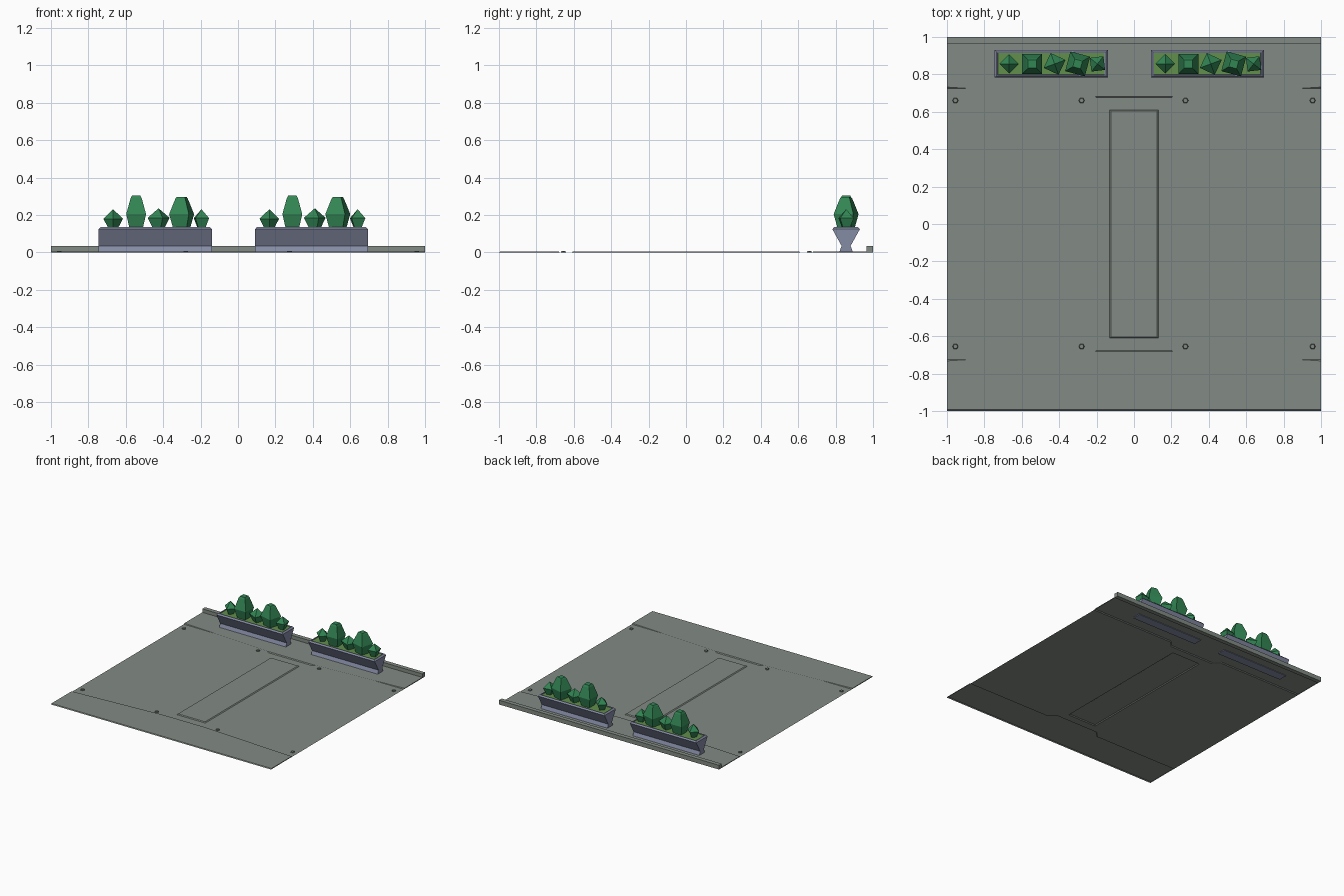
import bpy, bmesh, math

if "Cube" in bpy.data.objects:
    bpy.data.objects.remove(bpy.data.objects["Cube"])


def material(name, rgb):
    lin = [((c / 255 + 0.055) / 1.055) ** 2.4 for c in rgb]
    m = bpy.data.materials.new(name)
    m.diffuse_color = (*lin, 1)
    m.use_nodes = True
    m.node_tree.nodes["Principled BSDF"].inputs["Base Color"].default_value = m.diffuse_color
    return m


FLOOR = material("floor grey green", (130, 138, 131))
BOLT = material("bolt dark grey", (88, 94, 90))
PLANTER = material("planter blue grey", (133, 140, 165))
SOIL = material("grass green", (98, 142, 76))
BUSH = material("bush green", (50, 134, 84))


def loft(name, rings, mats, bottom=True, top=True, top_mat=0):
    """Skin a stack of equal-length closed point rings, listed counterclockwise."""
    bm = bmesh.new()
    rows = [[bm.verts.new(p) for p in r] for r in rings]
    n = len(rows[0])
    for a, b in zip(rows, rows[1:]):
        for i in range(n):
            j = (i + 1) % n
            bm.faces.new((a[i], a[j], b[j], b[i]))
    if bottom:
        bm.faces.new(rows[0][::-1])
    if top:
        f = bm.faces.new(rows[-1])
        f.material_index = top_mat
    bmesh.ops.triangulate(bm, faces=[f for f in bm.faces if len(f.verts) > 4])
    return finish(name, bm, mats)


def finish(name, bm, mats):
    me = bpy.data.meshes.new(name)
    bm.to_mesh(me)
    bm.free()
    for m in mats:
        me.materials.append(m)
    ob = bpy.data.objects.new(name, me)
    bpy.context.collection.objects.link(ob)
    return ob


def rect(x, y, z, hx, hy):
    return [(x + sx * hx, y + sy * hy, z)
            for sx, sy in ((-1, -1), (1, -1), (1, 1), (-1, 1))]


def ngon(x, y, z, r, n, turn):
    return [(x + r * math.cos(turn + math.tau * i / n),
             y + r * math.sin(turn + math.tau * i / n), z) for i in range(n)]


H = 0.006    # height of the raised floor panels
S = 0.007    # run of their sloped edges

# Sunken middle floor: one half around the hatch, then mirrored
half = [(0, .675), (.2, .675), (.25, .725), (1, .725), (1, -.725), (.25, -.725),
        (.2, -.675), (0, -.675), (0, -.61), (.13, -.61), (.13, .61), (0, .61)]
bm = bmesh.new()
for s in (1, -1):
    f = bm.faces.new([bm.verts.new((s * x, y, 0)) for x, y in half])
    if f.normal.z < 0 or s == 1:
        f.normal_flip()
bm.normal_update()
for f in bm.faces:
    if f.normal.z < 0:
        f.normal_flip()
bmesh.ops.triangulate(bm, faces=bm.faces[:])
finish("middle_floor", bm, [FLOOR])

# Raised hatch strip in the middle
loft("floor_hatch", [rect(0, 0, 0, .13, .61), rect(0, 0, H, .13 - S, .61 - S)],
     [FLOOR], bottom=False)

# Raised front and rear floor panels with a stepped seam
seam = [(-1, .725), (-.25, .725), (-.2, .675), (.2, .675), (.25, .725), (1, .725)]


def panel_ring(side, z, inset, edge):
    pts = [(x, side * (y + inset), z) for x, y in seam]
    pts += [(1, side * edge, z), (-1, side * edge, z)]
    return pts if side > 0 else pts[::-1]


for name, side, edge in (("rear_floor", 1, 1), ("front_floor", -1, 1 - S)):
    loft(name, [panel_ring(side, 0, 0, 1), panel_ring(side, H, S, edge)],
         [FLOOR], bottom=False)

# Rear kerb
loft("rear_kerb", [rect(0, .9825, 0, 1, .0175), rect(0, .9825, .035, 1, .0175)], [FLOOR])

# Floor bolts
for x in (-.955, -.28, .275, .955):
    for y in (-.655, .66):
        b = loft("floor_bolt", [ngon(x, y, 0, .016, 6, 0), ngon(x, y, .007, .012, 6, 0)],
                 [BOLT, FLOOR], bottom=False, top_mat=1)

# Bushes: x offset, turn in degrees, then (z, radius) rings of a four-sided gem
small = [(.128, .025), (.18, .052), (.23, .001)]
bushes = [
    (-.225, 0, small),
    (-.102, 45, [(.128, .05), (.205, .075), (.29, .042), (.305, .031)]),
    (.018, 20, [(.128, .032), (.185, .062), (.235, .001)]),
    (.141, 30, [(.128, .052), (.205, .077), (.288, .038), (.297, .03)]),
    (.247, 52, [(.128, .025), (.183, .052), (.23, .001)]),
]

# Planters with a waisted foot, a bevelled rim and a planted top
Y = .856
for cx in (-.4425, .3925):
    profile = [(0, .3025, .037), (.035, .3025, .024), (.124, .3025, .0735),
               (.135, .292, .064), (.135, .286, .059), (.129, .285, .058)]
    loft("planter", [rect(cx, Y, z, hx, hy) for z, hx, hy in profile],
         [PLANTER, SOIL], top_mat=1)
    for dx, turn, gem in bushes:
        loft("bush", [ngon(cx + dx, Y, z, r, 4, math.radians(turn)) for z, r in gem], [BUSH])
